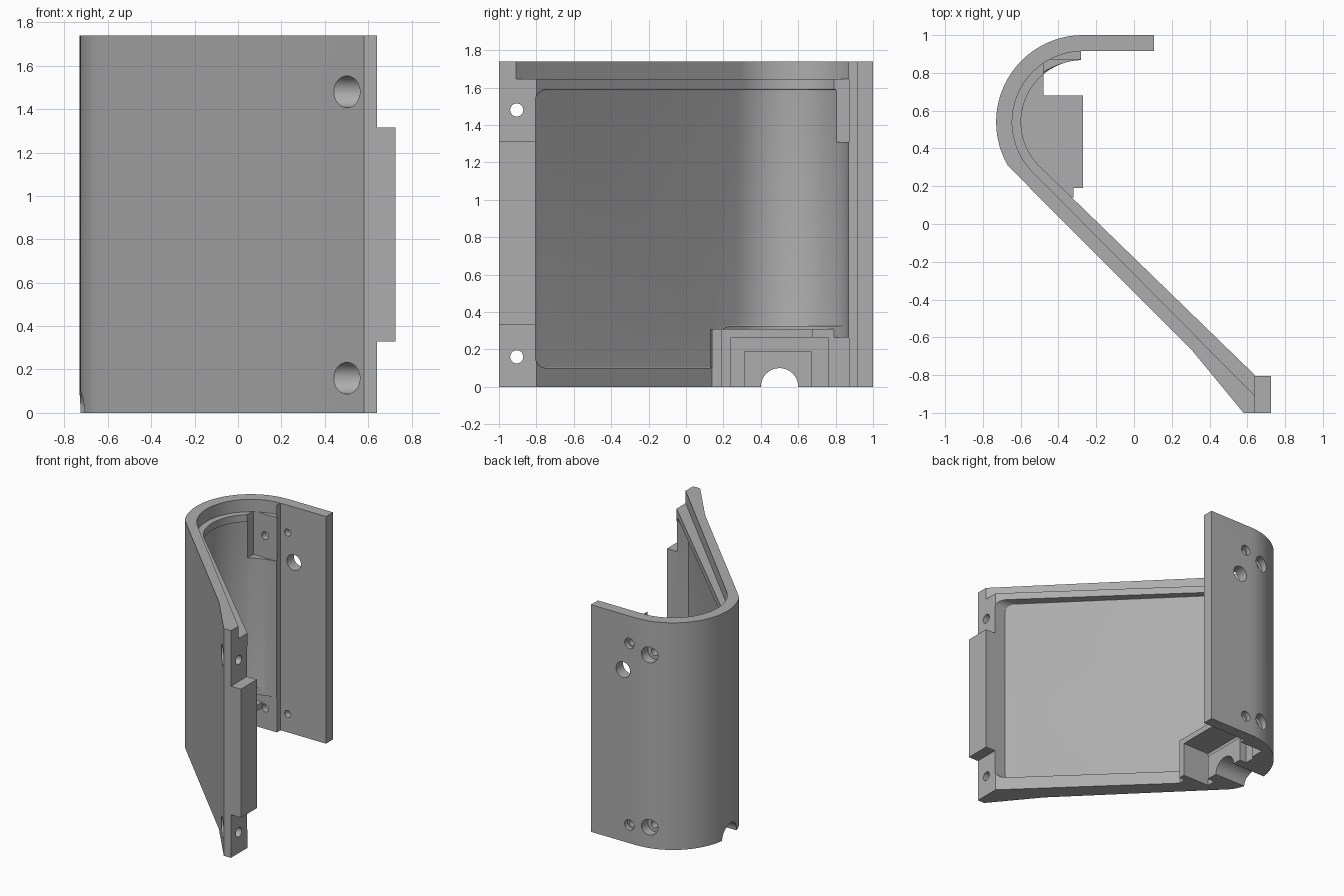
import bpy, bmesh, math
from mathutils import Vector

if "Cube" in bpy.data.objects:
    bpy.data.objects.remove(bpy.data.objects["Cube"])

CX, CY = -0.27, 0.54      # centre of the curved wall
TOP = 1.74

grey = bpy.data.materials.new("grey")
grey.diffuse_color = (0.42, 0.42, 0.42, 1)
grey.use_nodes = True
grey.node_tree.nodes["Principled BSDF"].inputs["Base Color"].default_value = grey.diffuse_color


def arc(r, a0, a1, n):
    """Arc about the wall centre; r may be a number or a function of the angle."""
    pts = []
    for i in range(n + 1):
        a = a0 + (a1 - a0) * i / n
        rad = r(a) if callable(r) else r
        t = math.radians(a)
        pts.append((CX + rad * math.cos(t), CY + rad * math.sin(t)))
    return pts


def prism(name, pts, lo, hi, axis="z"):
    """Extrude a plan along z, or a (y, z) profile along x."""
    bm = bmesh.new()
    to3 = (lambda p: (p[0], p[1], lo)) if axis == "z" else (lambda p: (lo, p[0], p[1]))
    face = bm.faces.new([bm.verts.new(to3(p)) for p in pts])
    out = bmesh.ops.extrude_face_region(bm, geom=[face])["geom"]
    move = Vector((0, 0, hi - lo)) if axis == "z" else Vector((hi - lo, 0, 0))
    bmesh.ops.translate(bm, vec=move, verts=[v for v in out if isinstance(v, bmesh.types.BMVert)])
    bmesh.ops.recalc_face_normals(bm, faces=bm.faces[:])
    me = bpy.data.meshes.new(name)
    bm.to_mesh(me)
    bm.free()
    me.materials.append(grey)
    ob = bpy.data.objects.new(name, me)
    bpy.context.collection.objects.link(ob)
    return ob


def box(name, x0, x1, y0, y1, z0, z1):
    return prism(name, [(x0, y0), (x1, y0), (x1, y1), (x0, y1)], z0, z1)


def rod(name, axis, r, a, z, lo, hi):
    """Cylinder along x (a is y) or along y (a is x)."""
    bpy.ops.mesh.primitive_cylinder_add(vertices=40, radius=r, depth=hi - lo)
    ob = bpy.context.object
    ob.name = name
    mid = (lo + hi) / 2
    if axis == "x":
        ob.rotation_euler, ob.location = (0, math.pi / 2, 0), (mid, a, z)
    else:
        ob.rotation_euler, ob.location = (math.pi / 2, 0, 0), (a, mid, z)
    ob.data.materials.append(grey)
    return ob


def apply(ob, mod):
    bpy.ops.object.select_all(action="DESELECT")
    bpy.context.view_layer.objects.active = ob
    ob.select_set(True)
    bpy.ops.object.modifier_apply(modifier=mod.name)


def boolean(ob, other, op="DIFFERENCE"):
    bpy.context.view_layer.update()
    m = ob.modifiers.new("cut", "BOOLEAN")
    m.operation, m.solver, m.object = op, "EXACT", other
    apply(ob, m)
    bpy.data.objects.remove(other)


def rounded(pts, r, n=6):
    """Round the corners of a closed profile."""
    out = []
    for i, p in enumerate(pts):
        p = Vector(p)
        a = p + (Vector(pts[i - 1]) - p).normalized() * r
        b = p + (Vector(pts[(i + 1) % len(pts)]) - p).normalized() * r
        c = a + b - p
        for k in range(n + 1):
            d = a.lerp(b, k / n) - c
            out.append(tuple(c + d.normalized() * r))
    return out


# Shell: straight flap, curved back, slanted wall and end post
outer = [(0.105, 1.0)] + arc(0.46, 90, 210, 28) + [(-0.55, 0.19), (0.30, -0.66), (0.58, -1.0), (0.64, -1.0)]
inner = [(0.64, -0.80)] + arc(0.328, 225, 92, 30) + [(-0.28, 0.915), (0.105, 0.915)]
shell = prism("shell", outer + inner, 0, TOP)

# Ledge behind the top lip
ledge = [(0.8, -0.91), (0.64, -0.91)] + arc(0.375, 222, 92, 30) + [(-0.28, 0.8), (0.8, -0.6)]
boolean(shell, prism("ledge_cutter", ledge, 1.645, TOP + 0.1))


# Shallow inside pocket with rounded floor edges, fading out along the curve
def pocket_radius(a):
    t = min(1, max(0, (a - 100) / 100))
    return 0.327 + 0.05 * t * t * (3 - 2 * t)


floor = [(0.9, -1.16)] + arc(pocket_radius, 225, 100, 30) + [(-0.1, 0.7), (0.9, -0.5)]
pocket = prism("pocket_cutter", floor, -0.5, 2.5)
side = rounded([(-0.805, 0.1), (0.18, 0.1), (0.18, 0.325), (1.2, 0.325), (1.2, 1.59), (-0.805, 1.59)], 0.06)
boolean(pocket, prism("pocket_outline", side, -1, 1.5, "x"), "INTERSECT")
bev = pocket.modifiers.new("fillet", "BEVEL")
bev.width, bev.segments, bev.limit_method, bev.angle_limit = 0.045, 5, "ANGLE", math.radians(50)
apply(pocket, bev)
boolean(shell, pocket)

# Lower corner housing
housing = [(-0.27, 0.19), (-0.27, 0.68), (-0.48, 0.68), (-0.48, 0.82), (-0.58, 0.75), (-0.65, 0.54),
           (-0.55, 0.27), (-0.40, 0.13), (-0.32, 0.14), (-0.32, 0.19)]
boolean(shell, prism("housing", housing, 0, 0.31), "UNION")
boolean(shell, box("housing_cavity", -0.50, -0.2, 0.24, 0.76, -0.1, 0.265))
boolean(shell, box("cable_guide", -0.53, -0.44, 0.31, 0.67, 0, 0.19), "UNION")
boolean(shell, rod("cable_hole", "x", 0.1, 0.5, 0, -1, -0.1))

# Recesses in the curved wall beside the flap
for z0, z1 in ((1.31, 1.645), (-0.1, 0.265)):
    boolean(shell, box("recess", -0.48, -0.26, 0.69, 0.872, z0, z1))

# Tab on the end post
boolean(shell, box("end_tab", 0.60, 0.725, -1.0, -0.805, 0.33, 1.315), "UNION")

# Screw holes: post and curved wall are counterbored
for z in (0.16, 1.48):
    boolean(shell, rod("post_hole", "x", 0.035, -0.905, z, 0.2, 0.9))
    boolean(shell, rod("post_counterbore", "x", 0.073, -0.905, z, 0.2, 0.575))
    boolean(shell, rod("back_hole", "y", 0.03, -0.38, z, 0.75, 1.2))
    boolean(shell, rod("back_counterbore", "y", 0.06, -0.38, z, 0.92, 1.2))
for z in (0.14, 1.53):
    boolean(shell, rod("flap_hole", "y", 0.027, -0.22, z, 0.8, 1.2))
    boolean(shell, rod("flap_counterbore", "y", 0.04, -0.22, z, 0.965, 1.2))
boolean(shell, rod("large_flap_hole", "y", 0.06, -0.167, 1.315, 0.8, 1.2))

bpy.ops.object.select_all(action="DESELECT")
bpy.context.view_layer.objects.active = shell
shell.select_set(True)
bpy.ops.object.shade_smooth_by_angle(angle=math.radians(25))
